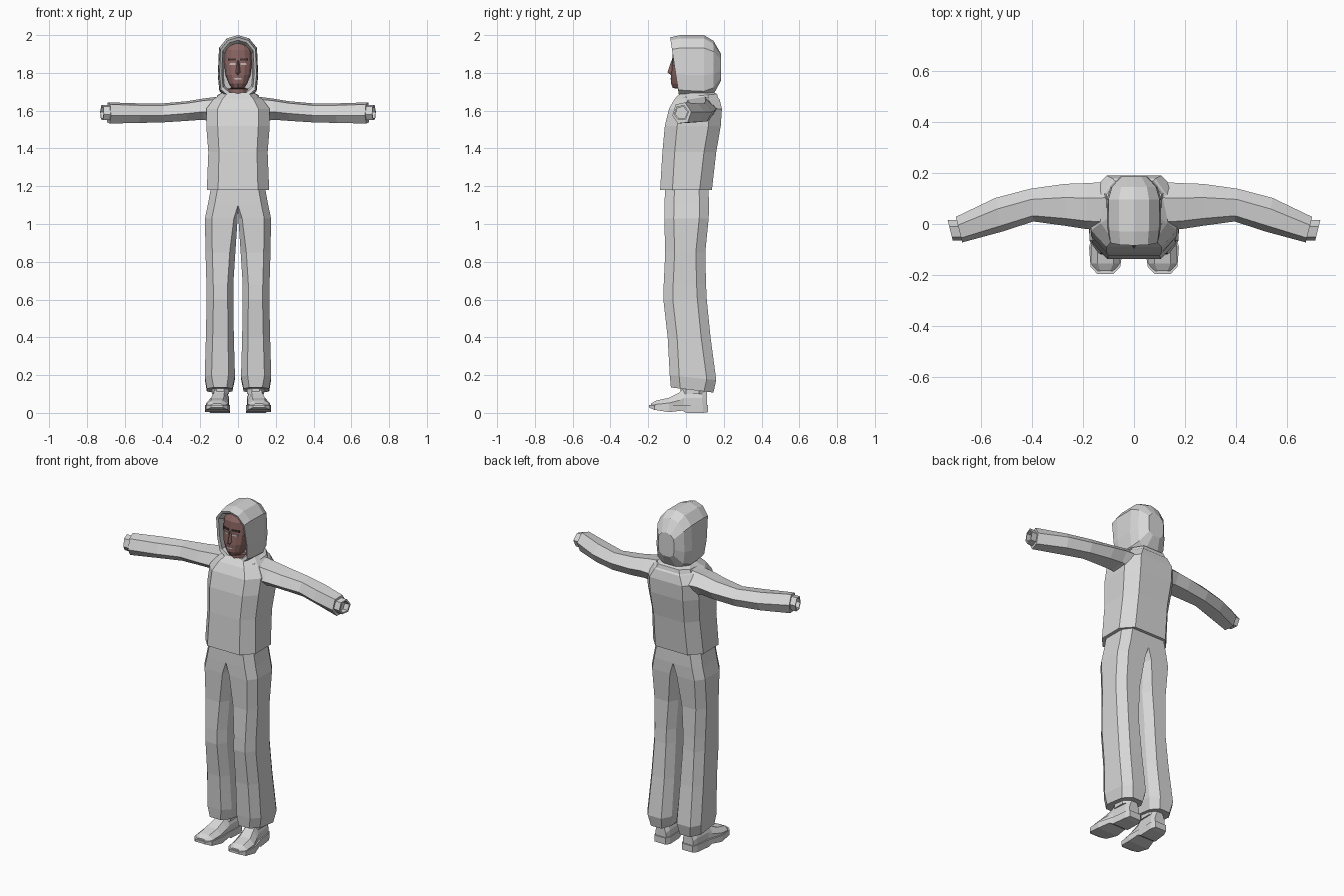
import bpy
import bmesh

cube = bpy.data.objects.get("Cube")
if cube:
    bpy.data.objects.remove(cube, do_unlink=True)


def material(name, r, g, b):
    mat = bpy.data.materials.new(name)
    mat.use_nodes = True
    mat.diffuse_color = (r, g, b, 1)
    mat.node_tree.nodes["Principled BSDF"].inputs["Base Color"].default_value = (r, g, b, 1)
    return mat


cloth = material("grey cloth", 0.68, 0.68, 0.68)
skin = material("brown skin", 0.26, 0.135, 0.125)
brow_dark = material("dark brow", 0.06, 0.035, 0.035)
pale = material("pale eye", 0.6, 0.52, 0.5)


def loft(name, rings, mat, mirror=False):
    """Closed skin over a row of rings that all have the same point count."""
    bm = bmesh.new()
    loops = [[bm.verts.new(p) for p in ring] for ring in rings]
    count = len(loops[0])
    for a, b in zip(loops, loops[1:]):
        for i in range(count):
            j = (i + 1) % count
            bm.faces.new((a[i], a[j], b[j], b[i]))
    bm.faces.new(loops[0])
    bm.faces.new(loops[-1])
    bmesh.ops.recalc_face_normals(bm, faces=bm.faces)
    mesh = bpy.data.meshes.new(name)
    bm.to_mesh(mesh)
    bm.free()
    obj = bpy.data.objects.new(name, mesh)
    bpy.context.collection.objects.link(obj)
    mesh.materials.append(mat)
    if mirror:
        obj.modifiers.new("Mirror", "MIRROR").use_mirror_merge = False
    return obj


def flat_ring(z, x0, x1, y0, y1, inner, outer, cy, tilt=0):
    """Horizontal eight-sided ring: a box outline with cut corners."""
    pts = [(x0 + inner, y0), (x1 - outer, y0), (x1, y0 + cy), (x1, y1 - cy),
           (x1 - outer, y1), (x0 + inner, y1), (x0, y1 - cy), (x0, y0 + cy)]
    return [(x, y, z - tilt * y) for x, y in pts]


# Trousers: one half from hem to waist, mirrored
leg_rows = [  # height, inside, outside, front, back, inner cut, tilt
    (.125, .03, .165, -.08, .145, .03, .12),
    (.19, .016, .176, -.086, .16, .035, .1),
    (.4, .022, .17, -.097, .13, .03, 0),
    (.6, .025, .166, -.12, .11, .03, 0),
    (.68, .025, .167, -.118, .106, .03, 0),
    (.85, .014, .172, -.11, .102, .03, 0),
    (1.03, .002, .175, -.115, .12, .02, 0),
    (1.1, 0, .16, -.114, .122, 0, 0),
    (1.21, 0, .14, -.11, .118, 0, 0),
]
loft("trousers", [flat_ring(z, a, b, f, k, i, .036, .05, t)
                  for z, a, b, f, k, i, t in leg_rows], cloth, mirror=True)

# Sweater body
torso_rows = [  # height, half width, front, back
    (1.18, .165, -.137, .137),
    (1.38, .157, -.125, .16),
    (1.52, .168, -.112, .184),
    (1.61, .168, -.09, .19),
    (1.66, .13, -.062, .178),
    (1.695, .085, -.03, .14),
]
loft("sweater_body", [flat_ring(z, -w, w, f, k, w * .36, w * .36, .065)
                      for z, w, f, k in torso_rows], cloth)

# Sleeves and hollow wrist stubs
ARM = [(1, .1), (.35, 1), (-.65, .8), (-1, -.25), (-.45, -1), (.6, -.9)]


def arm_ring(x, y, z, hy, hz, skew):
    return [(x + skew * hy * u, y + hy * u, z + hz * v) for u, v in ARM]


sleeve_rows = [
    (.1, .07, 1.605, .095, .07, 0),
    (.185, .07, 1.608, .09, .056, 0),
    (.27, .075, 1.598, .082, .052, 0),
    (.4, .074, 1.588, .064, .05, .1),
    (.53, .036, 1.587, .066, .052, .2),
    (.685, -.022, 1.588, .05, .056, .25),
]
loft("sleeves", [arm_ring(*r) for r in sleeve_rows], cloth, mirror=True)
loft("wrists", [arm_ring(x, -.024, 1.59, r, r, .25) for x, r in
                ((.66, .04), (.72, .04), (.72, .031), (.69, .031))], cloth, mirror=True)

# Hood: rings from the recess behind the face, over the rim, to the back
ARCH = [(0, 1), (.55, .9), (.94, .6), (1, -.25), (.92, -.75), (.45, -1)]
ARCH += [(-u, v) for u, v in reversed(ARCH[1:])]
hood_rows = [  # depth, half width, bottom, top, lean
    (-.03, .078, 1.70, 1.95, .02),
    (-.078, .086, 1.69, 1.973, .024),
    (-.084, .098, 1.672, 1.988, .024),
    (-.03, .105, 1.665, 2.0, .014),
    (.095, .107, 1.66, 2.0, 0),
    (.145, .092, 1.685, 1.97, 0),
    (.186, .052, 1.76, 1.9, 0),
]
loft("hood", [[(w * u, y + lean * (1 - v), (lo + hi) / 2 + (hi - lo) / 2 * v)
               for u, v in ARCH] for y, w, lo, hi, lean in hood_rows], cloth)

# Folded collar under the hood
loft("collar", [flat_ring(z, -w, w, f, k, .04, .04, .05, -.1) for z, w, f, k in
                ((1.63, .125, -.062, .175), (1.672, .108, -.05, .165), (1.69, .08, -.02, .13))],
     cloth)

# Head and neck
FACE = [(0, 0), (.5, .008), (.85, .025), (1, .05)]
FACE = [(-u, d) for u, d in reversed(FACE[1:])] + FACE
head_rows = [  # height, half width, front
    (1.65, .055, -.035), (1.715, .055, -.035), (1.72, .034, -.07), (1.745, .05, -.08),
    (1.79, .066, -.08), (1.85, .074, -.074), (1.92, .07, -.07), (1.955, .055, -.05),
]
loft("head", [[(w * u, f + d, z) for u, d in FACE] + [(w, .05, z), (-w, .05, z)]
              for z, w, f in head_rows], skin)
loft("nose", [[(-w, -.066, z), (0, f, z), (w, -.066, z)] for z, w, f in
              ((1.79, .014, -.082), (1.803, .018, -.098), (1.865, .008, -.077))], skin)


def face_plate(name, x0, x1, z0, z1, front, mat):
    """Thin plate that follows the slope of the cheek."""
    slope = .22
    loft(name, [[(x, front + d + slope * x, z) for x, z in
                 ((x0, z0), (x1, z0), (x1, z1), (x0, z1))] for d in (0, .008)], mat, mirror=True)


face_plate("eyes", .014, .044, 1.842, 1.852, -.078, pale)
face_plate("eyebrows", .01, .054, 1.866, 1.877, -.077, brow_dark)
face_plate("lips", 0, .018, 1.765, 1.773, -.083, pale)

# Shoes: upper lofted from toe to heel, with a separate sole and ankle
UPPER = [(-1, 0), (-1, .5), (-.55, 1), (.55, 1), (1, .5), (1, 0)]
upper_rows = [  # depth, centre, half width, top
    (-.185, .112, .034, .05), (-.155, .112, .056, .066), (-.09, .109, .06, .08),
    (-.035, .1, .05, .108), (-.01, .095, .046, .135), (.085, .09, .043, .135),
    (.11, .09, .034, .11),
]
loft("shoe_uppers", [[(c + w * u, y, .025 + (top - .025) * v) for u, v in UPPER]
                     for y, c, w, top in upper_rows], cloth, mirror=True)

sole_rows = [  # depth, centre, half width, bottom
    (-.195, .112, .032, .028), (-.168, .112, .058, .016), (-.09, .109, .067, .004),
    (-.02, .1, .055, .012), (0, .097, .052, 0), (.09, .09, .048, 0), (.117, .09, .036, .004),
]
loft("shoe_soles", [[(c - w, y, lo), (c + w, y, lo), (c + w, y, .042), (c - w, y, .042)]
                    for y, c, w, lo in sole_rows], cloth, mirror=True)
loft("ankles", [flat_ring(z, .048, .138, -.03, .1, .025, .025, .03) for z in (.1, .2)],
     cloth, mirror=True)
